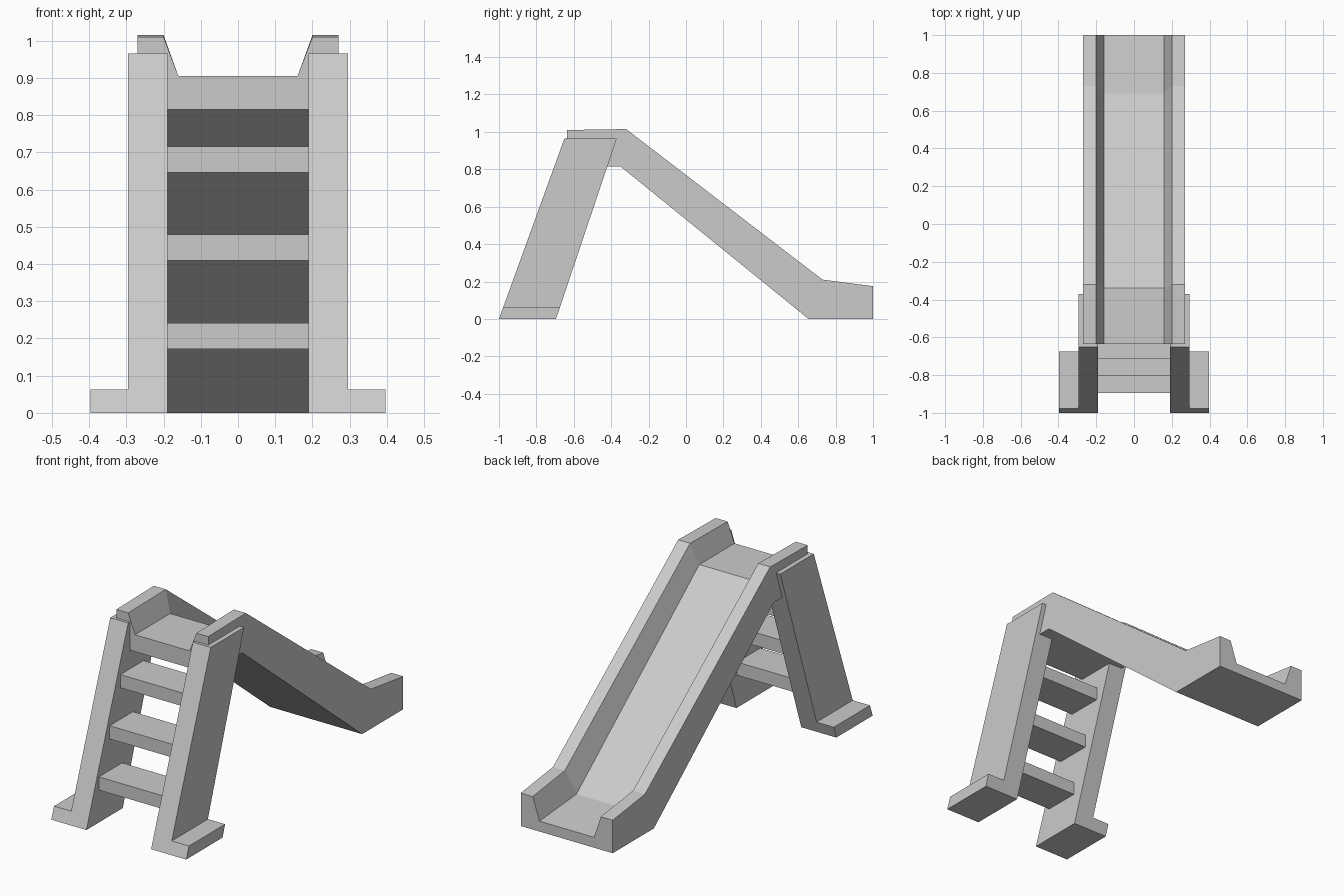
import bpy
import bmesh

cube = bpy.data.objects.get("Cube")
if cube:
    bpy.data.objects.remove(cube, do_unlink=True)

# Single plain plastic colour
GREY = (0.6, 0.6, 0.6, 1.0)
grey = bpy.data.materials.new("plain grey")
grey.use_nodes = True
grey.diffuse_color = GREY
grey.node_tree.nodes["Principled BSDF"].inputs["Base Color"].default_value = GREY


def loft(name, rings):
    """Solid skinned between matching closed cross-sections."""
    bm = bmesh.new()
    loops = [[bm.verts.new(p) for p in ring] for ring in rings]
    for a, b in zip(loops, loops[1:]):
        for i in range(len(a)):
            j = (i + 1) % len(a)
            bm.faces.new((a[i], a[j], b[j], b[i]))
    bm.faces.new(loops[0])
    bm.faces.new(loops[-1])
    bmesh.ops.recalc_face_normals(bm, faces=bm.faces)
    mesh = bpy.data.meshes.new(name)
    bm.to_mesh(mesh)
    bm.free()
    mesh.materials.append(grey)
    obj = bpy.data.objects.new(name, mesh)
    bpy.context.collection.objects.link(obj)
    return obj


def extrude_x(name, profile, x0, x1):
    """Side profile (y, z) extruded across x."""
    return loft(name, [[(x, y, z) for y, z in profile] for x in (x0, x1)])


# Slide chute: U section carried along four stations, each (y, z)
# for the underside, the bed and the rail top
stations = [
    ((-0.635, 0.815), (-0.635, 0.905), (-0.635, 1.01)),
    ((-0.35, 0.815), (-0.34, 0.905), (-0.32, 1.015)),
    ((0.655, 0.0), (0.69, 0.08), (0.73, 0.21)),
    ((1.0, 0.0), (1.0, 0.055), (1.0, 0.175)),
]
rings = []
for under, bed, rail in stations:
    half = [(0.16, bed), (0.20, rail), (0.27, rail), (0.27, under)]
    section = half + [(-x, p) for x, p in reversed(half)]
    rings.append([(x, *p) for x, p in section])
loft("slide_chute", rings)


# Leaning ladder legs with outward feet
def leg_profile(top):
    t = top / 0.965
    return [(-1.0, 0.0), (-0.695, 0.0),
            (-0.695 + 0.325 * t, top), (-1.0 + 0.35 * t, top)]


for side, s in (("left", 1), ("right", -1)):
    extrude_x(side + "_leg", leg_profile(0.965), s * 0.19, s * 0.295)
    extrude_x(side + "_foot", leg_profile(0.063), s * 0.295, s * 0.396)

# Ladder steps
for i in range(3):
    y, z = -0.895 + 0.09 * i, 0.172 + 0.237 * i
    extrude_x(f"step_{i + 1}",
              [(y, z), (y + 0.195, z), (y + 0.195, z + 0.07), (y, z + 0.07)],
              -0.19, 0.19)
